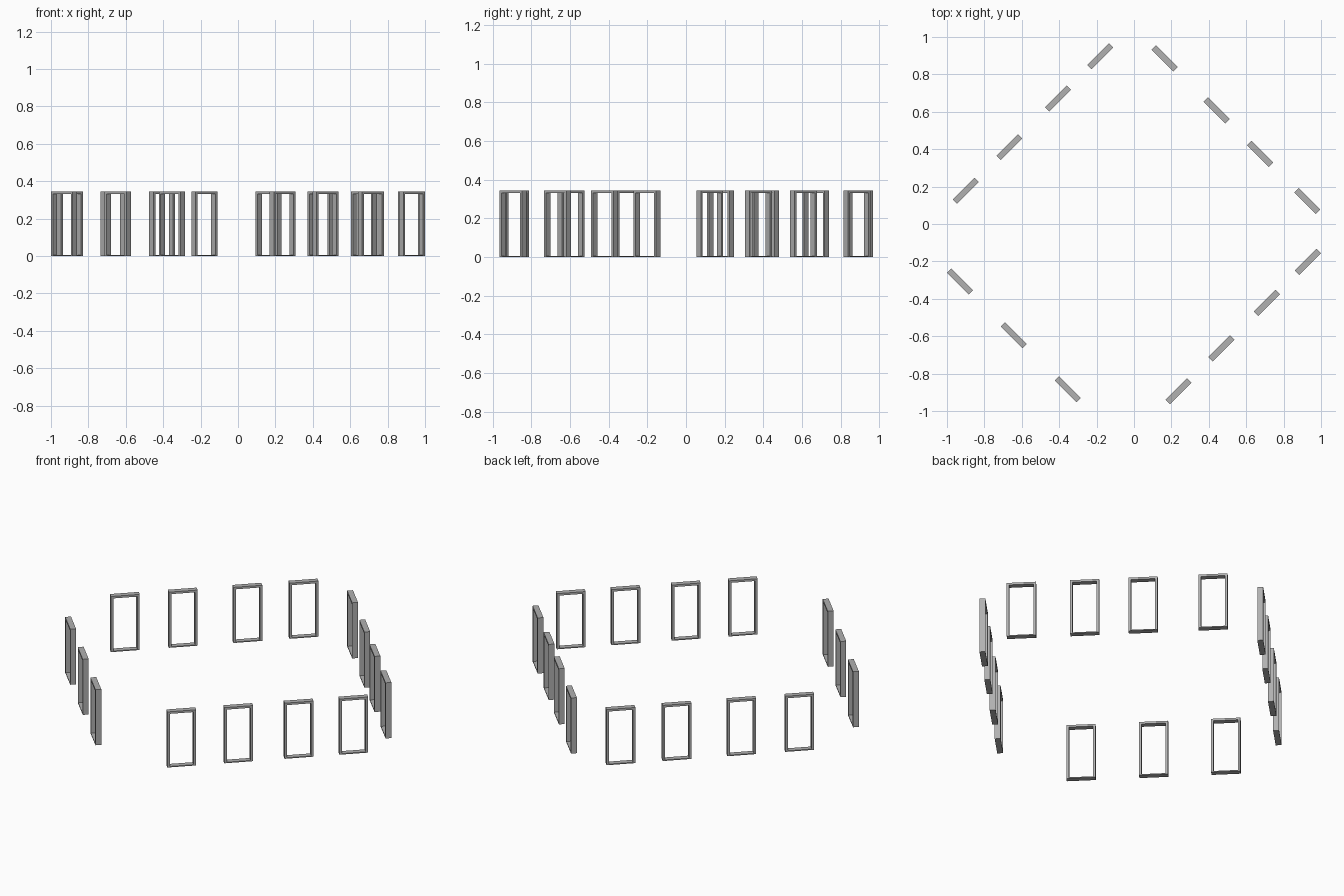
import bpy, bmesh, math
from mathutils import Matrix, Vector

if "Cube" in bpy.data.objects:
    bpy.data.objects.remove(bpy.data.objects["Cube"])

grey = bpy.data.materials.new("mid grey")
grey.diffuse_color = (0.44, 0.44, 0.44, 1)
grey.use_nodes = True
grey.node_tree.nodes["Principled BSDF"].inputs["Base Color"].default_value = grey.diffuse_color

# Window frame size: width, depth, height, and bar widths
W, D, H = 0.164, 0.033, 0.344
SIDE, TOP, BOTTOM = 0.014, 0.013, 0.006


def frame(name, x, y, angle):
    """Hollow rectangular frame: outer and inner loops bridged front and back."""
    bm = bmesh.new()
    w, d = W / 2, D / 2
    outer = [(-w, 0), (w, 0), (w, H), (-w, H)]
    inner = [(-w + SIDE, BOTTOM), (w - SIDE, BOTTOM),
             (w - SIDE, H - TOP), (-w + SIDE, H - TOP)]
    of, ob, jf, jb = [[bm.verts.new((px, s * d, pz)) for px, pz in loop]
                      for loop in (outer, inner) for s in (-1, 1)]
    for i in range(4):
        j = (i + 1) % 4
        bm.faces.new((of[i], of[j], jf[j], jf[i]))
        bm.faces.new((ob[j], ob[i], jb[i], jb[j]))
        bm.faces.new((of[j], of[i], ob[i], ob[j]))
        bm.faces.new((jf[i], jf[j], jb[j], jb[i]))
    bmesh.ops.recalc_face_normals(bm, faces=bm.faces)
    mesh = bpy.data.meshes.new(name)
    bm.to_mesh(mesh)
    bm.free()
    mesh.materials.append(grey)
    obj = bpy.data.objects.new(name, mesh)
    obj.matrix_world = (Matrix.Translation(Vector((x, y, 0)))
                        @ Matrix.Rotation(math.radians(angle), 4, 'Z'))
    bpy.context.collection.objects.link(obj)


# Four walls of frames: x positions along each wall, with y following the wall line
walls = {
    "back_left": (45, [-0.18, -0.406, -0.666, -0.899], lambda x: x + 1.077),
    "back_right": (-45, [0.164, 0.442, 0.674, 0.926], lambda x: 1.049 - x),
    "front_right": (45, [0.930, 0.710, 0.467, 0.238], lambda x: x - 1.132),
    "front_left": (-45, [-0.930, -0.643, -0.354], lambda x: -1.237 - x),
}
for wall, (angle, xs, line) in walls.items():
    for n, x in enumerate(xs, 1):
        frame(f"{wall}_window_frame_{n}", x, line(x), angle)
